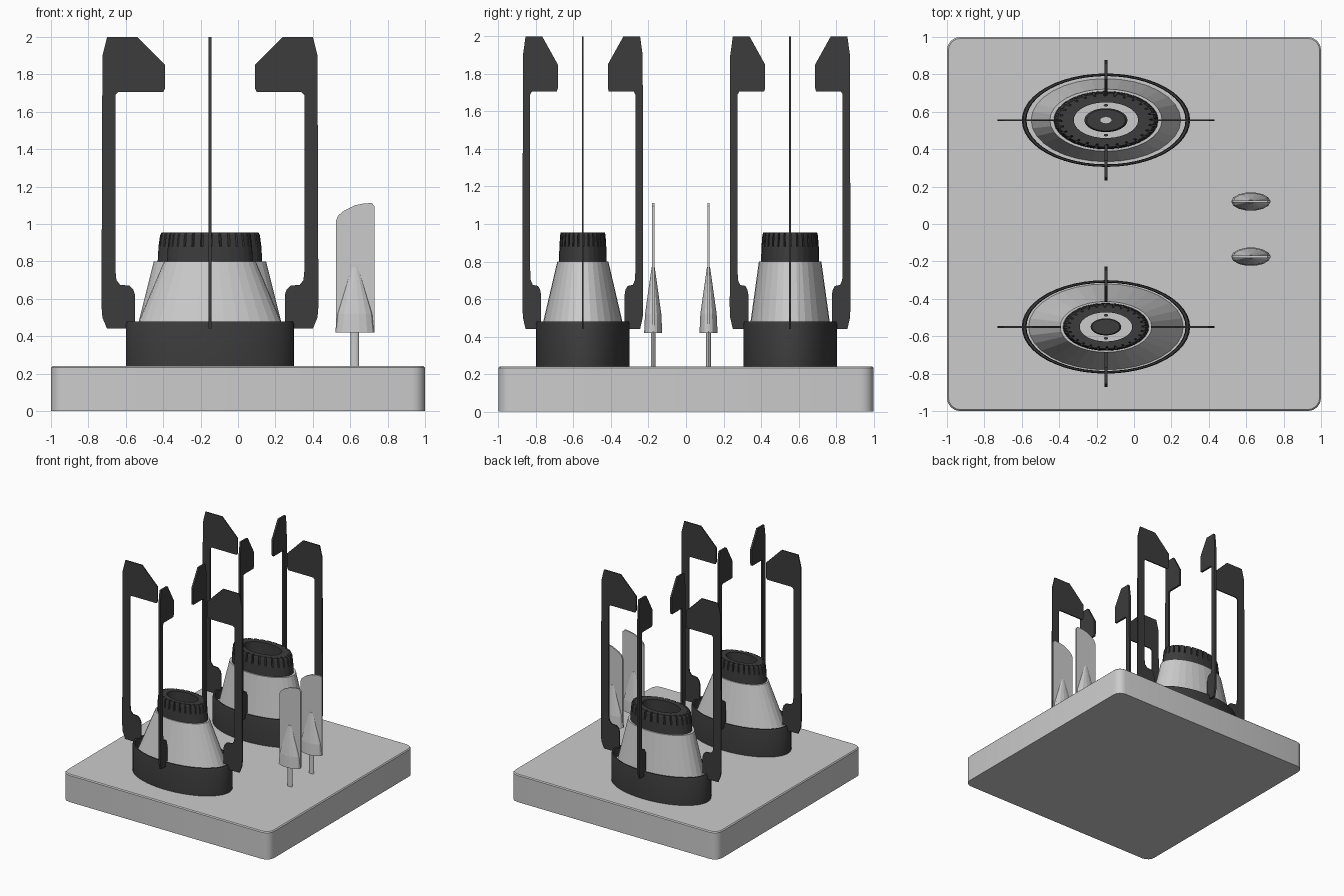
import bpy, bmesh, math
from mathutils import Matrix, Vector

if "Cube" in bpy.data.objects:
    bpy.data.objects.remove(bpy.data.objects["Cube"])

CX, SQ = -0.15, 0.555          # burner centre x, y squash of round parts
dark = bpy.data.materials.new("dark_enamel")
dark.diffuse_color = (0.045, 0.045, 0.045, 1)
dark.use_nodes = True
dark.node_tree.nodes["Principled BSDF"].inputs["Base Color"].default_value = dark.diffuse_color


def finish(bm, name, mat=None, smooth=None):
    bmesh.ops.remove_doubles(bm, verts=bm.verts, dist=1e-5)
    bmesh.ops.recalc_face_normals(bm, faces=bm.faces)
    me = bpy.data.meshes.new(name)
    bm.to_mesh(me)
    bm.free()
    ob = bpy.data.objects.new(name, me)
    bpy.context.collection.objects.link(ob)
    if mat:
        me.materials.append(mat)
    if smooth:
        bpy.ops.object.select_all(action='DESELECT')
        ob.select_set(True)
        bpy.context.view_layer.objects.active = ob
        bpy.ops.object.shade_smooth_by_angle(angle=math.radians(smooth))
    return ob


def sweep(name, columns, centre, squash, closed, mat=None, smooth=None):
    """Join (angle, profile) columns into a turned, squashed body."""
    bm = bmesh.new()
    cols = [[bm.verts.new((centre[0] + r * math.cos(a), centre[1] + squash * r * math.sin(a), z))
             for r, z in prof] for a, prof in columns]
    n = len(cols[0])
    for i, c in enumerate(cols):
        d = cols[(i + 1) % len(cols)]
        for k in range(n if closed else n - 1):
            m = (k + 1) % n
            bm.faces.new((c[k], d[k], d[m], c[m]))
    return finish(bm, name, mat, smooth)


def lathe(name, prof, centre, segs, squash=SQ, closed=False, mat=None, smooth=None):
    cols = [(2 * math.pi * i / segs, prof) for i in range(segs)]
    return sweep(name, cols, centre, squash, closed, mat, smooth)


def plate(name, prof, thick, matrix, mat=None):
    """Flat outline in the xz plane, extruded along y."""
    bm = bmesh.new()
    f = bm.faces.new([bm.verts.new((x, -thick / 2, z)) for x, z in prof])
    new = bmesh.ops.extrude_face_region(bm, geom=[f])["geom"]
    bmesh.ops.translate(bm, vec=(0, thick, 0), verts=[v for v in new if isinstance(v, bmesh.types.BMVert)])
    bm.transform(matrix)
    return finish(bm, name, mat)


# Base slab with rounded corners
bm = bmesh.new()
bmesh.ops.create_cube(bm, size=1)
bm.transform(Matrix.Translation((0, 0, 0.12)) @ Matrix.Diagonal((2, 2, 0.24, 1)))
upright = [e for e in bm.edges if abs(e.verts[0].co.z - e.verts[1].co.z) > 0.1]
bmesh.ops.bevel(bm, geom=upright, offset=0.07, segments=4, profile=0.5, affect='EDGES')
rim = [e for e in bm.edges if all(v.co.z > 0.23 for v in e.verts)]
bmesh.ops.bevel(bm, geom=rim, offset=0.008, segments=1, affect='EDGES')
finish(bm, "base_slab", None, 25)

# Pan support arm outline: distance from burner centre, height
ARM = [(.44, .44), (.55, .44), (.575, .50), (.58, .56), (.575, 1.90), (.55, 2.0), (.39, 2.0),
       (.24, 1.85), (.24, 1.725), (.25, 1.705), (.49, 1.705), (.505, 1.69), (.505, .75), (.50, .70),
       (.48, .675), (.43, .67), (.41, .65), (.40, .62), (.40, .48), (.44, .48)]


def burner(tag, cy, cone_top, cap_r, hole, disc_r):
    c = (CX, cy)
    # Dark outer ring
    lathe(tag + "_ring", [(.45, .24), (.45, .465), (.443, .48), (.43, .48), (.425, .46), (.425, .24)],
          c, 48, closed=True, mat=dark, smooth=30)
    # Light drip floor, cone and recessed floor
    slope = (.38 - cone_top) / .32
    lathe(tag + "_cone", [(.43, .40), (.38 + slope * .08, .40), (cone_top, .80), (0, .80)], c, 32)
    # Notched burner cap
    h = hole
    full = [(h, .79), (cap_r + .005, .79), (cap_r, .88), (cap_r * .97, .94), (cap_r * .94, .955), (h, .955)]
    slot = [(h, .79), (cap_r + .005, .79), (cap_r, .88), (cap_r * .90, .885), (cap_r * .85, .955), (h, .955)]
    cols = []
    for i in range(28):
        for f, p in ((0, full), (.02, slot), (.22, slot), (.24, full)):
            cols.append((2 * math.pi * (i + f) / 28, p))
    sweep(tag + "_cap", cols, c, SQ, True, dark)
    # Centre disc and two jets
    lathe(tag + "_centre", [(disc_r, .79), (disc_r, .85), (disc_r * .9, .86), (0, .86)], c, 32, mat=dark)
    for s in (-1, 1):
        lathe(tag + "_jet", [(.012, .79), (.012, .83), (0, .83)],
              (CX, cy + s * (disc_r + hole) / 2 * SQ), 10, mat=dark)
    # Four support arms
    for i in range(4):
        m = (Matrix.Translation((CX, cy, 0)) @ Matrix.Diagonal((1, SQ, 1, 1))
             @ Matrix.Rotation(i * math.pi / 2, 4, 'Z'))
        plate(tag + "_support_arm", ARM, .017, m, dark)


burner("front_burner", -.55, .245, .225, .14, .082)
burner("rear_burner", .555, .30, .275, .172, .115)
# Light pip on the rear burner centre
lathe("rear_burner_pip", [(.03, .85), (.03, .868), (0, .868)], (CX, .555), 16)

# Control knobs: stem, conical skirt and tall grip fin
FIN = [(-.10, .43), (.105, .43), (.105, 1.095), (.09, 1.112), (.05, 1.11), (0, 1.10), (-.06, 1.07),
       (-.09, 1.045), (-.10, 1.02)]
for cy in (-.175, .12):
    c = (.625, cy)
    lathe("knob_stem", [(.023, .23), (.023, .44)], c, 12, .55, smooth=40)
    lathe("knob_skirt", [(0, .42), (.105, .42), (.095, .52), (.018, .77), (0, .775)], c, 14, .47)
    plate("knob_grip", FIN, .012, Matrix.Translation((c[0], cy, 0)))
